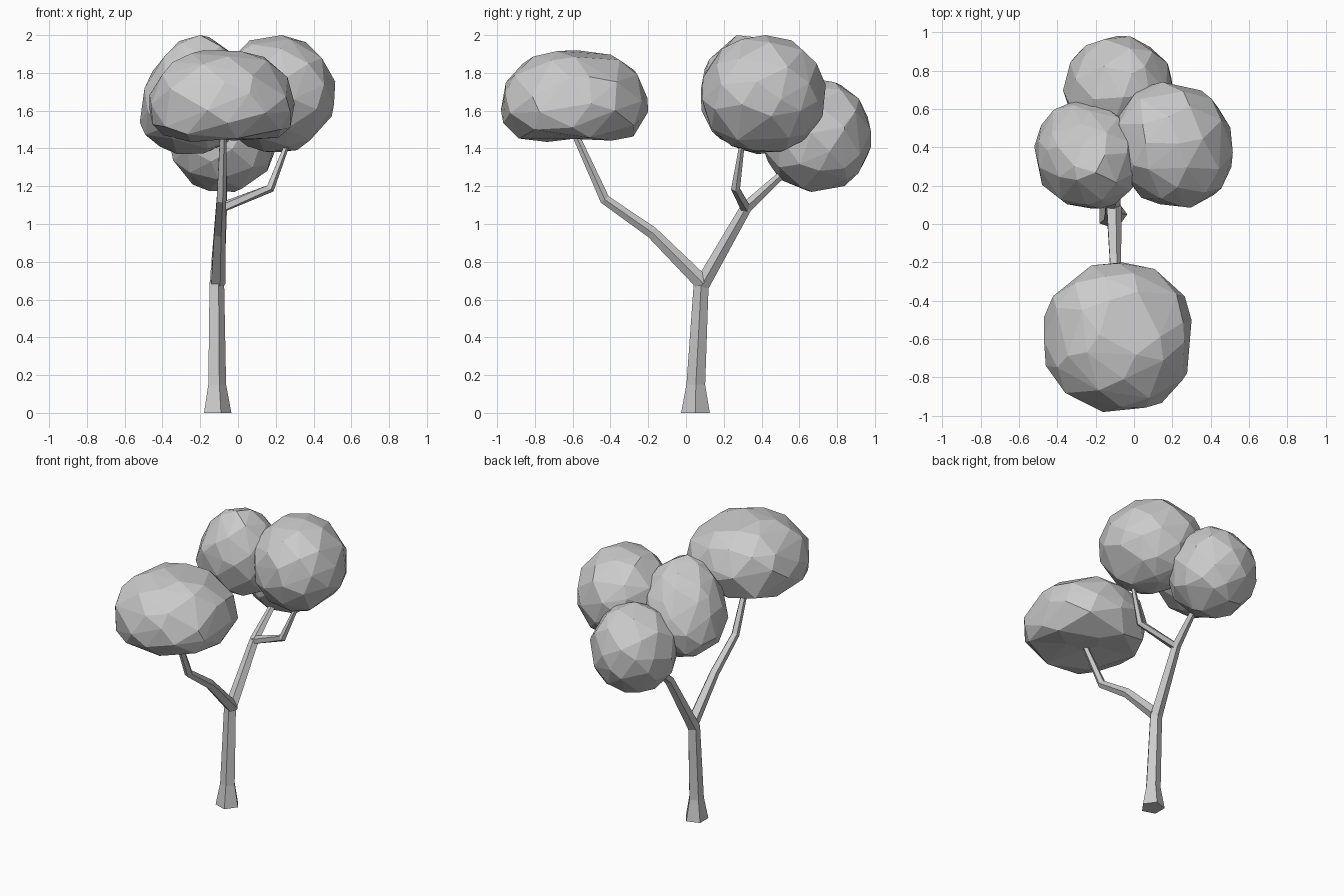
import bpy, bmesh, math, random
from mathutils import Vector

if "Cube" in bpy.data.objects:
    bpy.data.objects.remove(bpy.data.objects["Cube"])


def finish(name, bm):
    bmesh.ops.recalc_face_normals(bm, faces=bm.faces)
    mesh = bpy.data.meshes.new(name)
    bm.to_mesh(mesh)
    bm.free()
    obj = bpy.data.objects.new(name, mesh)
    bpy.context.collection.objects.link(obj)
    return obj


def limb(name, path, sides=5):
    """Faceted tube through (x, y, z, radius) points."""
    bm = bmesh.new()
    pts = [Vector(p[:3]) for p in path]
    rings = []
    for i, p in enumerate(pts):
        t = Vector((0, 0, 0))
        if i > 0:
            t += (p - pts[i - 1]).normalized()
        if i < len(pts) - 1:
            t += (pts[i + 1] - p).normalized()
        t.normalize()
        if p.z == 0:
            t = Vector((0, 0, 1))
        u = Vector((1, 0, 0))
        u = (u - t * u.dot(t)).normalized()
        v = t.cross(u)
        r = path[i][3]
        rings.append([bm.verts.new(p + r * (u * math.cos(a) + v * math.sin(a)))
                      for a in (k * math.tau / sides for k in range(sides))])
    for a, b in zip(rings, rings[1:]):
        for k in range(sides):
            n = (k + 1) % sides
            bm.faces.new((a[k], a[n], b[n], b[k]))
    bm.faces.new(rings[0][::-1])
    bm.faces.new(rings[-1])
    return finish(name, bm)


def clump(name, lo, hi, seed, power=2.1, taper=0.0, lean=(0, 0), skew=0.0,
          dent=0.0, count=54):
    """Irregular faceted leaf mass filling the box lo..hi."""
    rng = random.Random(seed)
    raw = []
    for i in range(count):
        z = 1 - 2 * (i + 0.5) / count
        a = i * math.pi * (3 - math.sqrt(5)) + seed
        s = math.sqrt(1 - z * z)
        d = Vector((s * math.cos(a), s * math.sin(a), z))
        d += Vector([rng.uniform(-0.14, 0.14) for _ in range(3)])
        d /= sum(abs(c) ** power for c in d) ** (1 / power)
        x = d.x * (1 - taper * d.z) + lean[0] * d.z
        y = d.y * (1 - taper * d.z) + lean[1] * d.z
        raw.append(Vector((x + skew * y, y + skew * x, d.z)))
    mn = [min(p[k] for p in raw) for k in range(3)]
    mx = [max(p[k] for p in raw) for k in range(3)]
    bm = bmesh.new()
    for p in raw:
        bm.verts.new([lo[k] + (p[k] - mn[k]) / (mx[k] - mn[k]) * (hi[k] - lo[k])
                      for k in range(3)])
    bmesh.ops.convex_hull(bm, input=bm.verts)
    loose = [v for v in bm.verts if not v.link_faces]
    bmesh.ops.delete(bm, geom=loose, context='VERTS')
    # Hollow the underside where the branch enters
    mid = (Vector(lo) + Vector(hi)) / 2
    for v in bm.verts:
        off = (v.co - mid).xy.length / (hi[0] - lo[0]) * 2
        if v.co.z < mid.z and off < 0.6:
            v.co.z += dent * (1 - off / 0.6) ** 0.5
    return finish(name, bm)


# Trunk with flared foot, continuing into the rear branch
limb("trunk", [(-0.115, 0.05, 0, 0.08), (-0.115, 0.052, 0.15, 0.052),
               (-0.116, 0.08, 0.67, 0.043), (-0.09, 0.32, 1.09, 0.032),
               (-0.08, 0.50, 1.255, 0.022), (-0.08, 0.64, 1.38, 0.018)])
# Front branch
limb("front_branch", [(-0.108, 0.09, 0.685, 0.043), (-0.10, -0.18, 0.955, 0.033),
                      (-0.09, -0.43, 1.13, 0.028), (-0.08, -0.575, 1.45, 0.020),
                      (-0.08, -0.60, 1.51, 0.017)])
# Side twig
limb("side_branch", [(-0.09, 0.315, 1.085, 0.028), (0.17, 0.262, 1.19, 0.025),
                     (0.255, 0.295, 1.41, 0.015), (0.27, 0.31, 1.48, 0.014)])

# Leaf masses
clump("front_foliage", (-0.47, -0.98, 1.395), (0.30, -0.20, 1.92), 3, 2.4, 0.10,
      dent=0.08)
clump("right_foliage", (-0.11, 0.085, 1.38), (0.515, 0.74, 2.0), 7, skew=-0.04)
clump("left_foliage", (-0.52, 0.08, 1.37), (0.04, 0.65, 2.0), 11, 2.1, 0.2,
      lean=(0.12, -0.18))
clump("rear_foliage", (-0.37, 0.41, 1.17), (0.21, 0.98, 1.77), 5)
